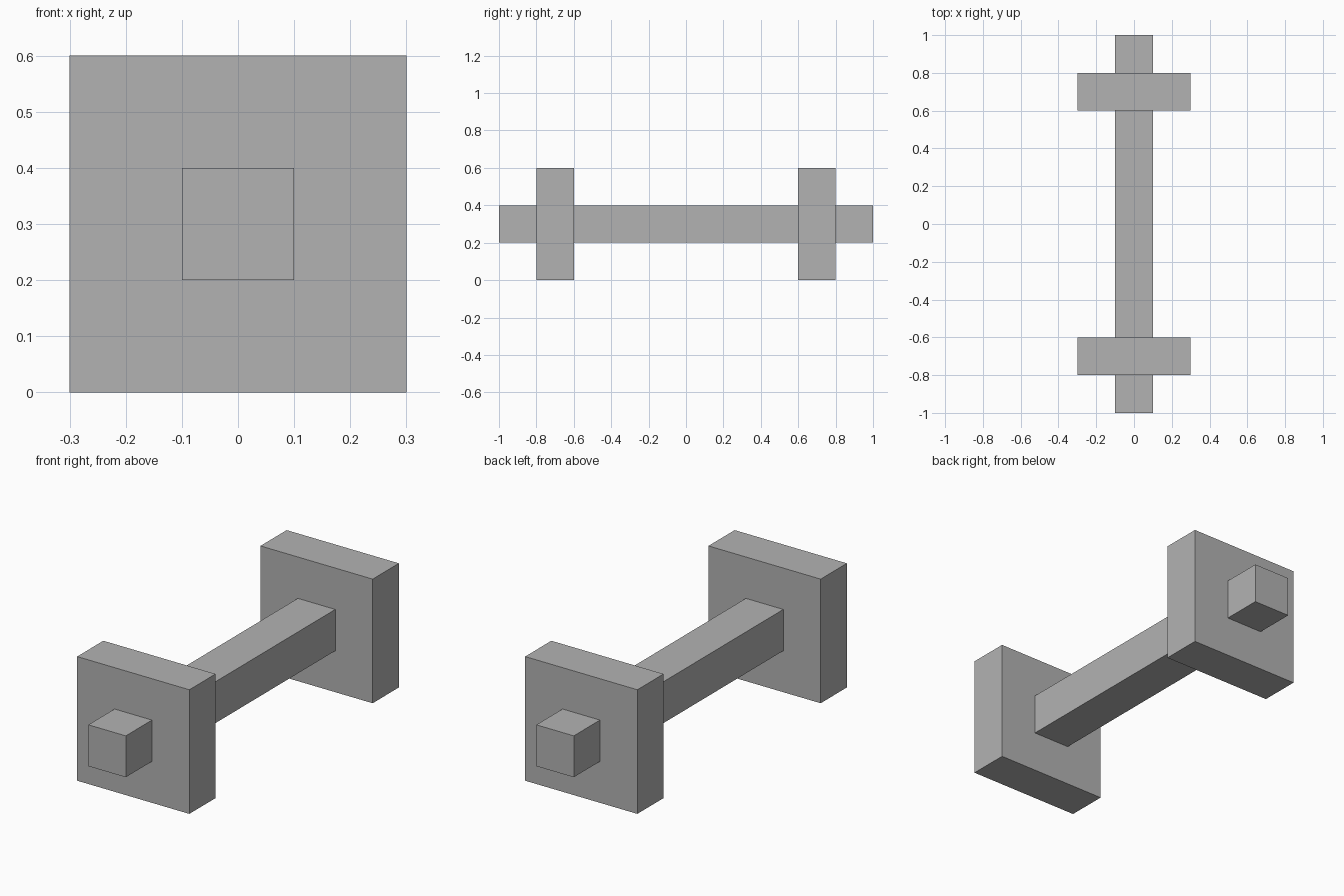
import bpy

cube = bpy.data.objects.get("Cube")
if cube:
    bpy.data.objects.remove(cube, do_unlink=True)

# Single plain grey for every part
grey = bpy.data.materials.new("plain_grey")
grey.use_nodes = True
colour = (0.45, 0.45, 0.45, 1)
grey.diffuse_color = colour
grey.node_tree.nodes["Principled BSDF"].inputs["Base Color"].default_value = colour

CENTRE_Z = 0.3


def block(name, y, size):
    """Add a flat-shaded box centred on the bar's axis."""
    bpy.ops.mesh.primitive_cube_add(size=1, location=(0, y, CENTRE_Z))
    obj = bpy.context.object
    obj.name = name
    obj.scale = size
    bpy.ops.object.transform_apply(location=False, rotation=False, scale=True)
    obj.data.materials.append(grey)
    return obj


# Long square bar running front to back
block("bar", 0, (0.2, 2, 0.2))

# Square weight plates near each end
for name, side in (("front_plate", -1), ("back_plate", 1)):
    block(name, side * 0.7, (0.6, 0.2, 0.6))
